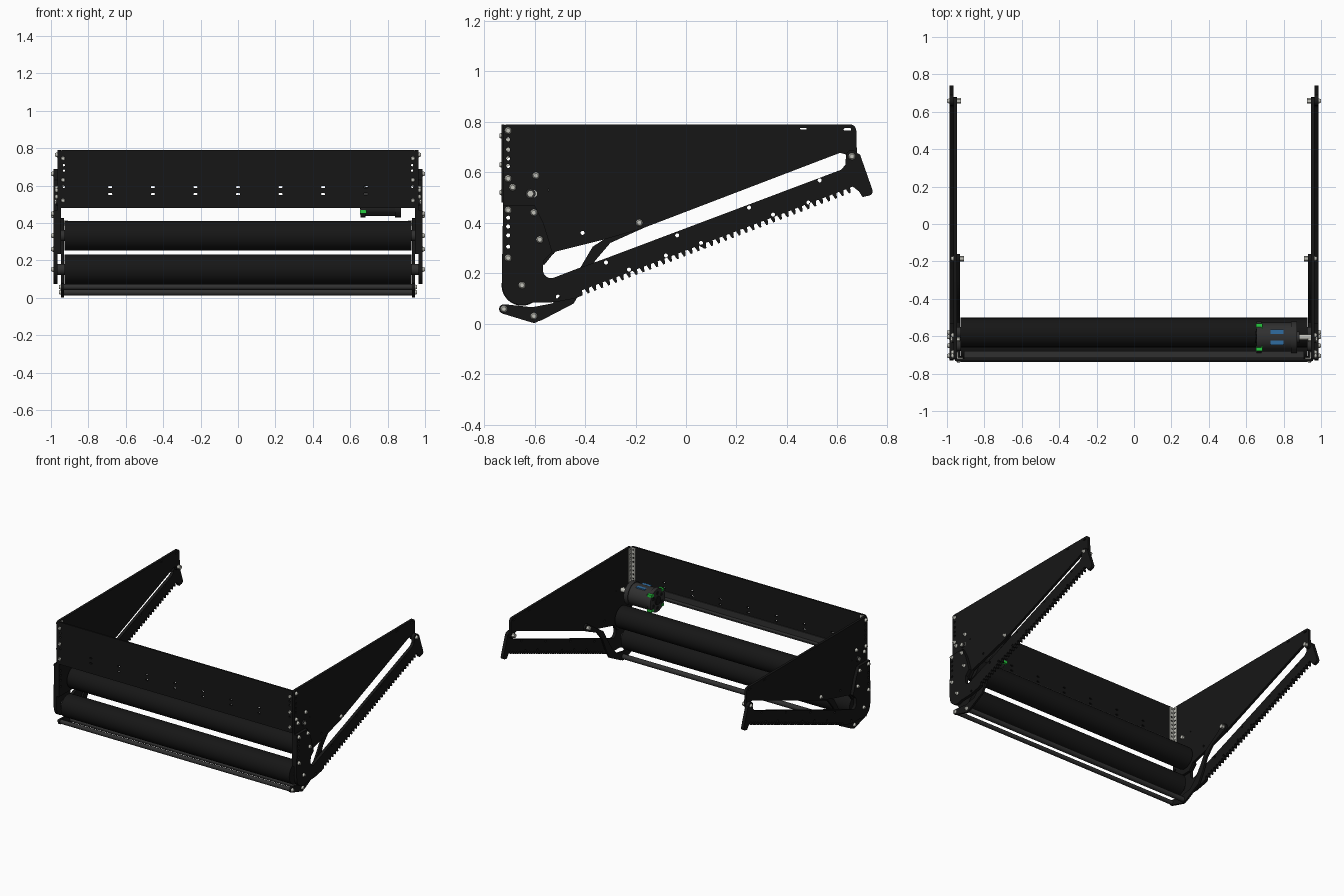
import bpy, bmesh, math
from mathutils import Matrix, Vector

if "Cube" in bpy.data.objects:
    bpy.data.objects.remove(bpy.data.objects["Cube"])


def material(name, r, g, b):
    m = bpy.data.materials.new(name)
    m.diffuse_color = (r, g, b, 1)
    m.use_nodes = True
    m.node_tree.nodes["Principled BSDF"].inputs["Base Color"].default_value = m.diffuse_color
    return m


BLACK = material("black", .008, .008, .008)
DARK = material("dark_grey", .03, .03, .03)
STEEL = material("steel", .55, .55, .5)
GREEN = material("green", .02, .6, .05)
BLUE = material("blue", .03, .15, .35)


def add(name, bm, mat):
    me = bpy.data.meshes.new(name)
    bm.to_mesh(me)
    bm.free()
    me.materials.append(mat)
    me.shade_smooth()
    me.set_sharp_from_angle(angle=math.radians(30))
    ob = bpy.data.objects.new(name, me)
    bpy.context.collection.objects.link(ob)
    return ob


def box(name, lo, hi, mat):
    bm = bmesh.new()
    lo, hi = Vector(lo), Vector(hi)
    bmesh.ops.create_cube(bm, size=1, matrix=Matrix.Translation((lo + hi) / 2) @ Matrix.Diagonal((*(hi - lo), 1)))
    return add(name, bm, mat)


def rod(name, start, end, r, mat, segs=32, r2=None):
    bm = bmesh.new()
    a, b = Vector(start), Vector(end)
    rot = Vector((0, 0, 1)).rotation_difference(b - a).to_matrix().to_4x4()
    bmesh.ops.create_cone(bm, cap_ends=True, segments=segs, radius1=r, radius2=r if r2 is None else r2,
                          depth=(b - a).length, matrix=Matrix.Translation((a + b) / 2) @ rot)
    return add(name, bm, mat)


def arc(cx, cy, r, a0, a1, n=8):
    return [(cx + r * math.cos(math.radians(a0 + (a1 - a0) * i / n)),
             cy + r * math.sin(math.radians(a0 + (a1 - a0) * i / n))) for i in range(n + 1)]


def hole(cx, cy, r=.008, w=0):
    # Round hole, or a slot of extra half-width w
    return arc(cx + w, cy, r, -90, 90) + arc(cx - w, cy, r, 90, 270) if w else arc(cx, cy, r, 0, 345, 15)


def plate(name, outline, holes, pos, thick, axis, mat):
    # Flat sheet with holes; its plane is YZ for axis X and XZ for axis Y
    cu = bpy.data.curves.new(name, 'CURVE')
    cu.dimensions, cu.fill_mode, cu.extrude = '2D', 'BOTH', thick / 2
    for pts in [outline] + holes:
        sp = cu.splines.new('POLY')
        sp.points.add(len(pts) - 1)
        for p, q in zip(sp.points, pts):
            p.co = (*q, 0, 1)
        sp.use_cyclic_u = True
    tmp = bpy.data.objects.new(name + "_tmp", cu)
    bpy.context.collection.objects.link(tmp)
    me = bpy.data.meshes.new_from_object(tmp.evaluated_get(bpy.context.evaluated_depsgraph_get()))
    bpy.data.objects.remove(tmp)
    bpy.data.curves.remove(cu)
    bm = bmesh.new()
    bm.from_mesh(me)
    bpy.data.meshes.remove(me)
    bmesh.ops.remove_doubles(bm, verts=bm.verts, dist=1e-5)
    rot = Matrix.Rotation(math.pi / 2, 4, 'X')
    if axis == 'X':
        rot = Matrix.Rotation(math.pi / 2, 4, 'Z') @ rot
    off = (pos, 0, 0) if axis == 'X' else (0, pos, 0)
    bmesh.ops.transform(bm, matrix=Matrix.Translation(off) @ rot, verts=bm.verts)
    bmesh.ops.recalc_face_normals(bm, faces=bm.faces)
    return add(name, bm, mat)


# Upper side plate profile (y, z)
upper = (arc(-.71, .775, .015, 180, 90, 4) + arc(.65, .765, .025, 90, 0, 5)
         + arc(.658, .66, .02, 0, -180) + [(.632, .672), (.61, .677), (-.18, .375), (-.32, .335),
                                           (-.52, .285), (-.56, .235), (-.725, .235)])
upper_holes = [hole(-.705, z) for z in (.73, .69, .655, .625, .42, .385, .35, .305)]
upper_holes += [hole(-.41, .36), hole(-.545, .53, .004), hole(.465, .773, .003, .01), hole(.64, .77, .005, .01)]

# Toothed arm profile: clipped front plate, slot edge, tip, rack teeth
arm = [(-.725, .47), (-.60, .47), (-.565, .40), (-.53, .285), (-.565, .25)]
arm += arc(-.535, .212, .032, 180, 285, 6) + [(-.42, .222), (-.32, .258), (.615, .61), (.632, .63)]
arm += arc(.658, .663, .025, 160, 30, 6) + [(.69, .67)] + arc(.722, .525, .018, 20, -80, 5)
arm += [(.70, .502), (.685, .525)]
p0, p1, teeth = Vector((.67, .525)), Vector((-.42, .108)), 40
step = (p1 - p0) / teeth
inward = Vector((step.y, -step.x)).normalized() * .02
for i in range(teeth):
    b = p0 + step * i
    arm += [tuple(b + step * .05 + inward), tuple(b + step * .45 + inward),
            tuple(b + step * .62), tuple(b + step * .88)]
arm += [(-.44, .10), (-.52, .085)] + arc(-.65, .152, .078, -62, -180, 12) + [(-.73, .19)]
arm_holes = [hole(y, z) for y, z in ((-.317, .242), (-.226, .214), (-.08, .27), (-.035, .35), (.06, .32),
                                     (.25, .46), (.345, .432), (.485, .48), (.53, .568), (-.508, .107))]
arm_holes += [hole(-.705, z) for z in (.42, .385, .35, .305)]

# Inner swing link profile
link = (arc(-.185, .40, .026, 135, -60) + [(-.30, .32), (-.36, .25), (-.40, .16), (-.445, .08)]
        + [(-.575, .012)] + arc(-.603, .027, .024, -45, -110, 4) + arc(-.722, .058, .019, 250, 80, 8)
        + [(-.61, .065), (-.53, .08), (-.48, .13), (-.42, .22), (-.37, .305), (-.30, .35)])

for s, side in ((-1, "left"), (1, "right")):
    plate(side + "_upper_plate", upper, upper_holes, s * .956, .018, 'X', BLACK)
    plate(side + "_toothed_arm", arm, arm_holes, s * .976, .022, 'X', BLACK)
    plate(side + "_swing_link", link, [], s * .938, .014, 'X', BLACK)

    # Bolts through the side, with inner nuts
    for y, z, x in ((-.705, .765, .965), (-.705, .575, .965), (-.687, .54, .965), (-.595, .587, .965),
                    (-.705, .45, .987), (-.705, .26, .987), (-.603, .44, .987), (-.58, .333, .987),
                    (-.65, .152, .987), (-.185, .40, .965), (.658, .663, .987),
                    (-.603, .03, .945), (-.722, .058, .945)):
        rod(side + "_bolt", (s * x, y, z), (s * (x + .013), y, z), .014, STEEL, 16, .009)
    for y, z, x in ((-.185, .40, .931), (.658, .663, .947)):
        rod(side + "_nut", (s * x, y, z), (s * (x - .022), y, z), .015, STEEL, 6)
    rod(side + "_hex_bearing", (s * .964, -.617, .515), (s * .974, -.617, .515), .02, DARK, 24)
    rod(side + "_hex_shaft", (s * .93, -.617, .515), (s * .98, -.617, .515), .014, STEEL, 6)

    # Perforated corner angle joining front panel and side
    rows = [.50 + .03 * i for i in range(10)]
    x0, x1 = sorted((s * .913, s * .946))
    plate(side + "_corner_angle_front", [(x0, .485), (x1, .485), (x1, .785), (x0, .785)],
          [hole((x0 + x1) / 2, z, .007) for z in rows], -.717, .005, 'Y', STEEL)
    plate(side + "_corner_angle_side", [(-.72, .485), (-.685, .485), (-.685, .785), (-.72, .785)],
          [hole(-.702, z, .007) for z in rows], s * .9445, .005, 'X', STEEL)
    for z in (.745, .63, .52):
        rod(side + "_front_bolt", (s * .935, -.731, z), (s * .935, -.739, z), .012, STEEL, 16, .008)

    # Roller end hubs
    for y, z in ((-.65, .152), (-.58, .333)):
        rod(side + "_roller_hub", (s * .92, y, z), (s * .965, y, z), .03, DARK, 24)

# Front panel with two rows of slots
panel_holes = [hole(x * .2277, z, .005, .006) for x in range(-3, 4) for z in (.555, .593)]
panel_holes += [hole(s * .932, z, .007) for s in (-1, 1) for z in (.71, .68, .595)]
panel = [(-.955, .48), (.955, .48)] + arc(.94, .775, .015, 0, 90, 4) + arc(-.94, .775, .015, 90, 180, 4)
plate("front_panel", panel, panel_holes, -.726, .012, 'Y', BLACK)

# Stiffening angle along the lower edge of the panel
box("panel_stiffener_flange", (-.91, -.72, .482), (.91, -.68, .492), DARK)
box("panel_stiffener_web", (-.91, -.72, .482), (.91, -.714, .535), DARK)

# Rollers and lower cross bars
rod("upper_roller", (-.928, -.58, .333), (.928, -.58, .333), .079, BLACK, 48)
rod("lower_roller", (-.928, -.65, .152), (.928, -.65, .152), .081, BLACK, 48)
rod("lower_front_bar", (-.945, -.722, .058), (.945, -.722, .058), .015, DARK)
rod("lower_rear_bar", (-.945, -.603, .03), (.945, -.603, .03), .018, DARK)

# Motor
my, mz = -.605, .515
rod("motor_body", (.675, my, mz), (.85, my, mz), .078, DARK, 40)
rod("motor_end_cap", (.655, my, mz), (.682, my, mz), .084, DARK, 40)
rod("motor_front_cap", (.84, my, mz), (.872, my, mz), .084, DARK, 40)
rod("motor_boss", (.872, my, mz), (.885, my, mz), .03, DARK, 24)
rod("motor_shaft", (.87, my, mz), (.965, my, mz), .015, STEEL, 16)
rod("motor_rear_hub", (.648, my, mz), (.656, my, mz), .03, BLACK, 24)
for i in range(6):
    a = math.radians(60 * i + 30)
    y, z = my + .055 * math.cos(a), mz + .055 * math.sin(a)
    rod("motor_vent", (.652, y, z), (.656, y, z), .013, BLACK, 16)
for y in (-.545, -.665):
    for z in (mz + .055, mz - .055):
        box("motor_terminal", (.652, y - .013, z - .009), (.688, y + .013, z + .009), GREEN)
for y in (my - .03, my + .03):
    box("motor_accent", (.73, y - .012, mz + .068), (.80, y + .012, mz + .076), BLUE)
